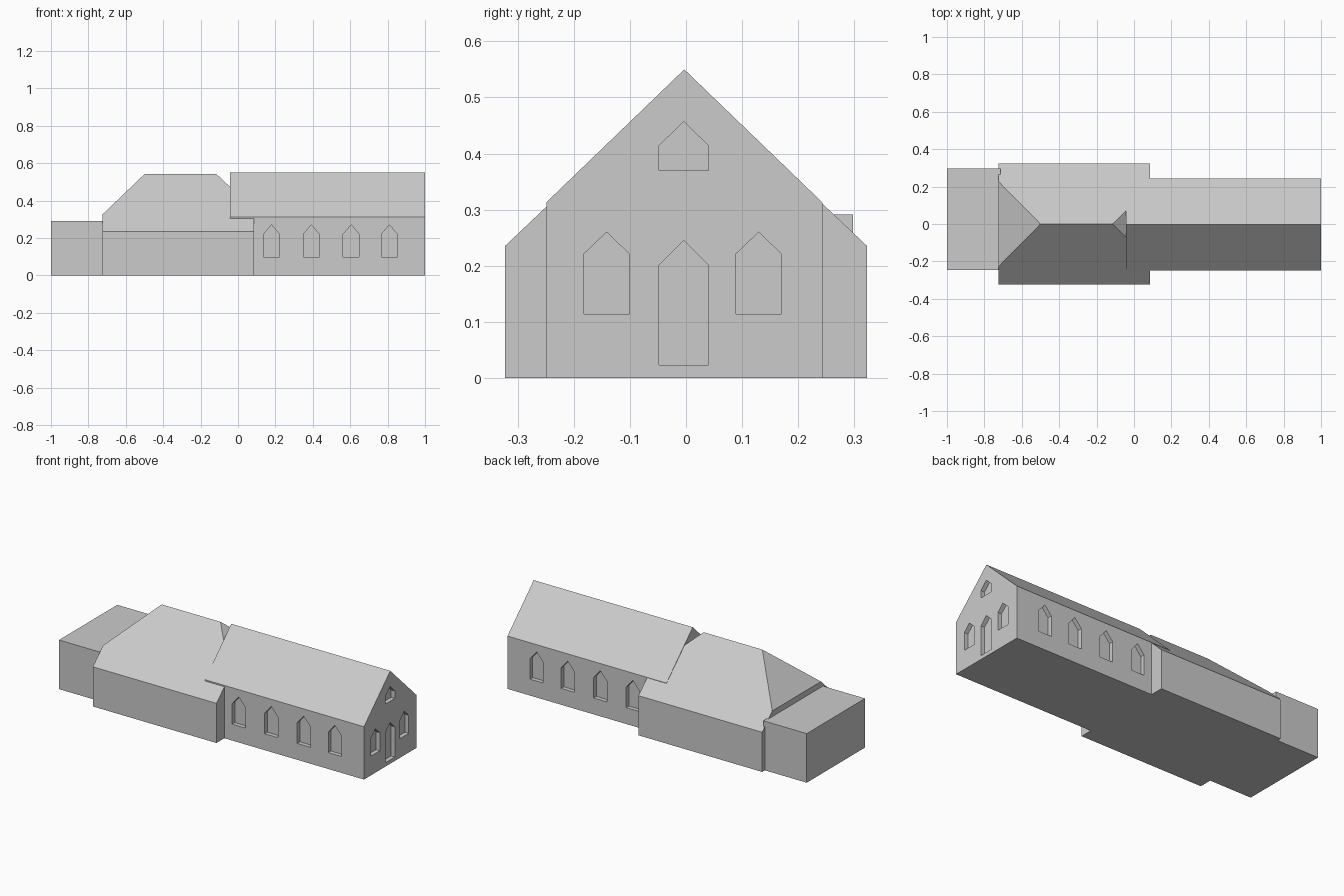
import bpy, bmesh
from mathutils import Vector

if "Cube" in bpy.data.objects:
    bpy.data.objects.remove(bpy.data.objects["Cube"])

grey = bpy.data.materials.new("plain grey")
grey.diffuse_color = (0.6, 0.6, 0.6, 1)
grey.use_nodes = True
grey.node_tree.nodes["Principled BSDF"].inputs["Base Color"].default_value = grey.diffuse_color


def add_prism(bm, pts, start, end, axis):
    """Closed prism: profile of (u, z) points extruded along the x or y axis."""
    def place(u, z, d):
        return (d, u, z) if axis == 'X' else (u, d, z)
    a = [bm.verts.new(place(u, z, start)) for u, z in pts]
    b = [bm.verts.new(place(u, z, end)) for u, z in pts]
    bm.faces.new(a)
    bm.faces.new(b)
    for i in range(len(pts)):
        j = (i + 1) % len(pts)
        bm.faces.new((a[i], a[j], b[j], b[i]))


def finish(bm, name):
    bmesh.ops.recalc_face_normals(bm, faces=bm.faces[:])
    mesh = bpy.data.meshes.new(name)
    bm.to_mesh(mesh)
    bm.free()
    mesh.materials.append(grey)
    obj = bpy.data.objects.new(name, mesh)
    bpy.context.collection.objects.link(obj)
    return obj


def lancet(u0, u1, sill, shoulder, apex):
    return [(u0, sill), (u1, sill), (u1, shoulder), ((u0 + u1) / 2, apex), (u0, shoulder)]


# Nave with a steep gabled roof
Y0, Y1 = -0.249, 0.243
bm = bmesh.new()
add_prism(bm, [(Y0, 0), (Y1, 0), (Y1, 0.313), (-0.003, 0.55), (Y0, 0.313)], -0.042, 1.0, 'X')
nave = finish(bm, "nave")

# Pointed recesses: four windows per side, gable windows and door
DEPTH = 0.025
bm = bmesh.new()
for x in (0.179, 0.392, 0.605, 0.809):
    shape = lancet(x - 0.043, x + 0.043, 0.097, 0.219, 0.27)
    add_prism(bm, shape, Y0 - 0.05, Y0 + DEPTH, 'Y')
    add_prism(bm, shape, Y1 - DEPTH, Y1 + 0.05, 'Y')
for shape in (lancet(-0.182, -0.101, 0.114, 0.221, 0.26),
              lancet(0.089, 0.170, 0.114, 0.221, 0.26),
              lancet(-0.048, 0.040, 0.023, 0.201, 0.245),
              lancet(-0.048, 0.040, 0.370, 0.414, 0.457)):
    add_prism(bm, shape, 1 - DEPTH, 1.05, 'X')
cutter = finish(bm, "opening_cutter")
cutter.hide_render = True
mod = nave.modifiers.new("openings", 'BOOLEAN')
mod.operation = 'DIFFERENCE'
mod.solver = 'EXACT'
mod.object = cutter
bpy.context.view_layer.objects.active = nave
bpy.ops.object.modifier_apply(modifier=mod.name)
bpy.data.objects.remove(cutter)

# Wider hall, its gable ends clipped into half hips
bm = bmesh.new()
W = 0.323
add_prism(bm, [(-W, 0), (W, 0), (W, 0.235), (0, 0.541), (-W, 0.235)], -0.725, 0.085, 'X')
for x, normal in ((-0.5, (-0.96, 0, 1)), (-0.115, (0.94, 0, 1))):
    cut = bmesh.ops.bisect_plane(bm, geom=bm.verts[:] + bm.edges[:] + bm.faces[:], dist=1e-5,
                                 plane_co=Vector((x, 0, 0.541)), plane_no=Vector(normal).normalized(),
                                 clear_outer=True)
    bmesh.ops.holes_fill(bm, edges=[e for e in bm.edges if e.is_boundary], sides=0)
finish(bm, "hipped_hall")

# Flat-roofed annex
bm = bmesh.new()
add_prism(bm, [(-0.247, 0), (0.298, 0), (0.298, 0.291), (-0.247, 0.291)], -1.0, -0.715, 'X')
finish(bm, "flat_annex")
